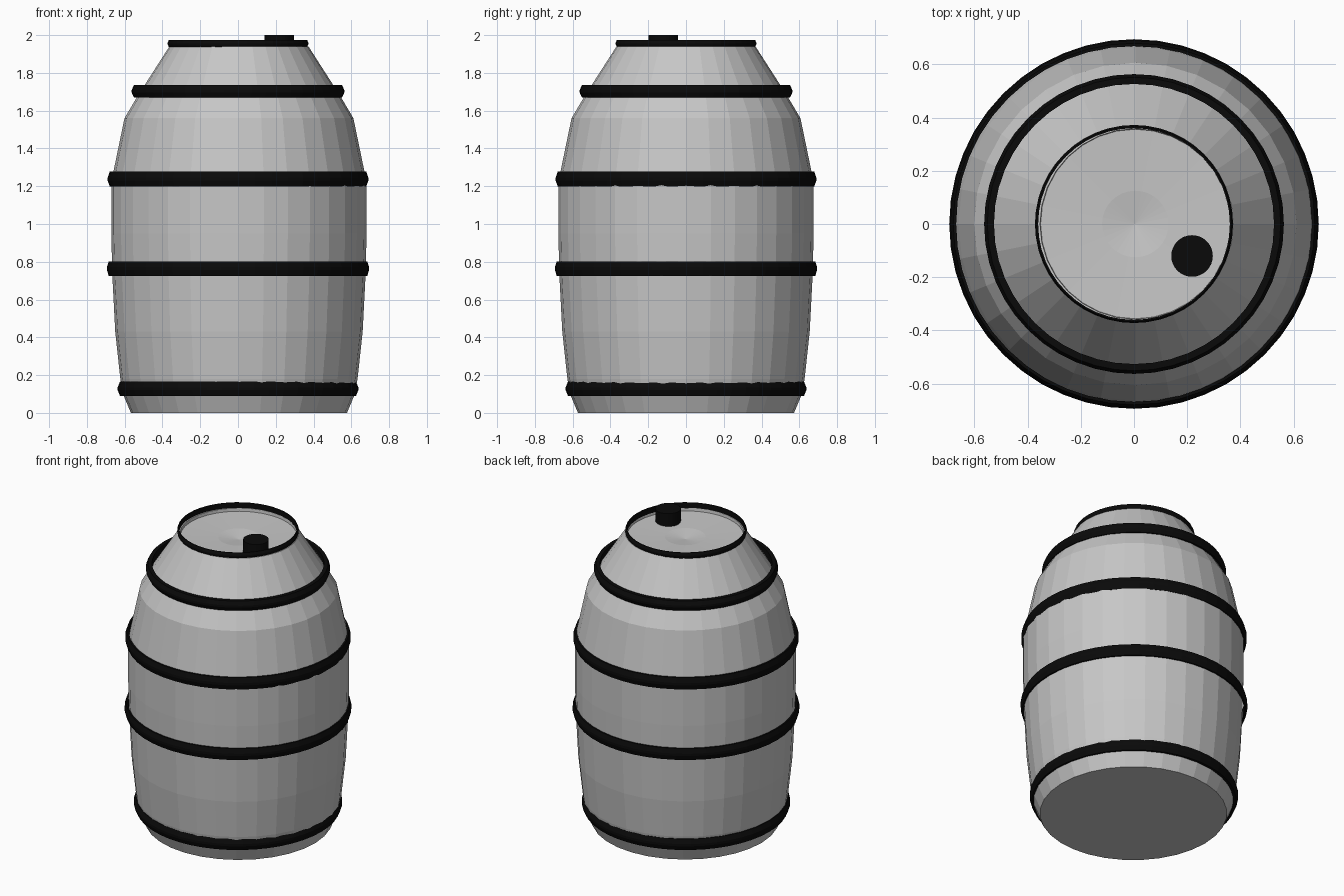
import bpy, math

if "Cube" in bpy.data.objects:
    bpy.data.objects.remove(bpy.data.objects["Cube"])


def material(name, value):
    m = bpy.data.materials.new(name)
    m.diffuse_color = (value, value, value, 1)
    m.use_nodes = True
    m.node_tree.nodes["Principled BSDF"].inputs["Base Color"].default_value = m.diffuse_color
    return m


grey = material("barrel grey", 0.57)
black = material("hoop black", 0.003)


def lathe(name, profile, sides, mat, centre=(0, 0), closed=False):
    """Spin (radius, z) points about z; a zero radius becomes a pole."""
    verts, rings, faces = [], [], []
    for r, z in profile:
        n = 1 if r == 0 else sides
        rings.append([len(verts) + i for i in range(n)])
        for i in range(n):
            a = 2 * math.pi * i / sides
            verts.append((centre[0] + r * math.cos(a), centre[1] + r * math.sin(a), z))
    pairs = list(zip(rings, rings[1:]))
    if closed:
        pairs.append((rings[-1], rings[0]))
    for lo, hi in pairs:
        for i in range(sides):
            j = (i + 1) % sides
            if len(lo) == 1:
                faces.append((lo[0], hi[j], hi[i]))
            elif len(hi) == 1:
                faces.append((lo[i], lo[j], hi[0]))
            else:
                faces.append((lo[i], lo[j], hi[j], hi[i]))
    mesh = bpy.data.meshes.new(name)
    mesh.from_pydata(verts, [], faces)
    mesh.materials.append(mat)
    ob = bpy.data.objects.new(name, mesh)
    bpy.context.collection.objects.link(ob)
    return ob


# Barrel shell with its sunken lid and shallow centre dimple
lathe("barrel_body", [
    (0, 0), (0.572, 0), (0.61, 0.09), (0.628, 0.18), (0.655, 0.43),
    (0.67, 0.72), (0.676, 0.95), (0.676, 1.20), (0.664, 1.28), (0.606, 1.56),
    (0.535, 1.68), (0.368, 1.94), (0.358, 1.94), (0.356, 1.92),
    (0.125, 1.912), (0, 1.895)], 32, grey, (0.005, 0))


# Hoops: (name, outer radius, bottom, top, thickness)
hoops = [("bottom_hoop", 0.637, 0.09, 0.165, 0.03),
         ("lower_hoop", 0.694, 0.725, 0.802, 0.02),
         ("upper_hoop", 0.690, 1.198, 1.278, 0.022),
         ("shoulder_hoop", 0.563, 1.67, 1.735, 0.037),
         ("rim_hoop", 0.372, 1.936, 1.975, 0.012)]
for name, r, z0, z1, t in hoops:
    h, bev = z1 - z0, min(0.012, t * 0.5)
    lathe(name, [(r - t, z0), (r - bev, z0), (r - bev * 0.5, z0 + h * 0.2),
                 (r, z0 + h * 0.4), (r, z0 + h * 0.6), (r - bev * 0.5, z1 - h * 0.2),
                 (r - bev, z1), (r - t, z1)], 48, black, closed=True)

# Filler plug on the lid
lathe("filler_plug", [(0, 1.905), (0.078, 1.905), (0.078, 2.0), (0, 2.0)],
      32, black, (0.218, -0.12))
